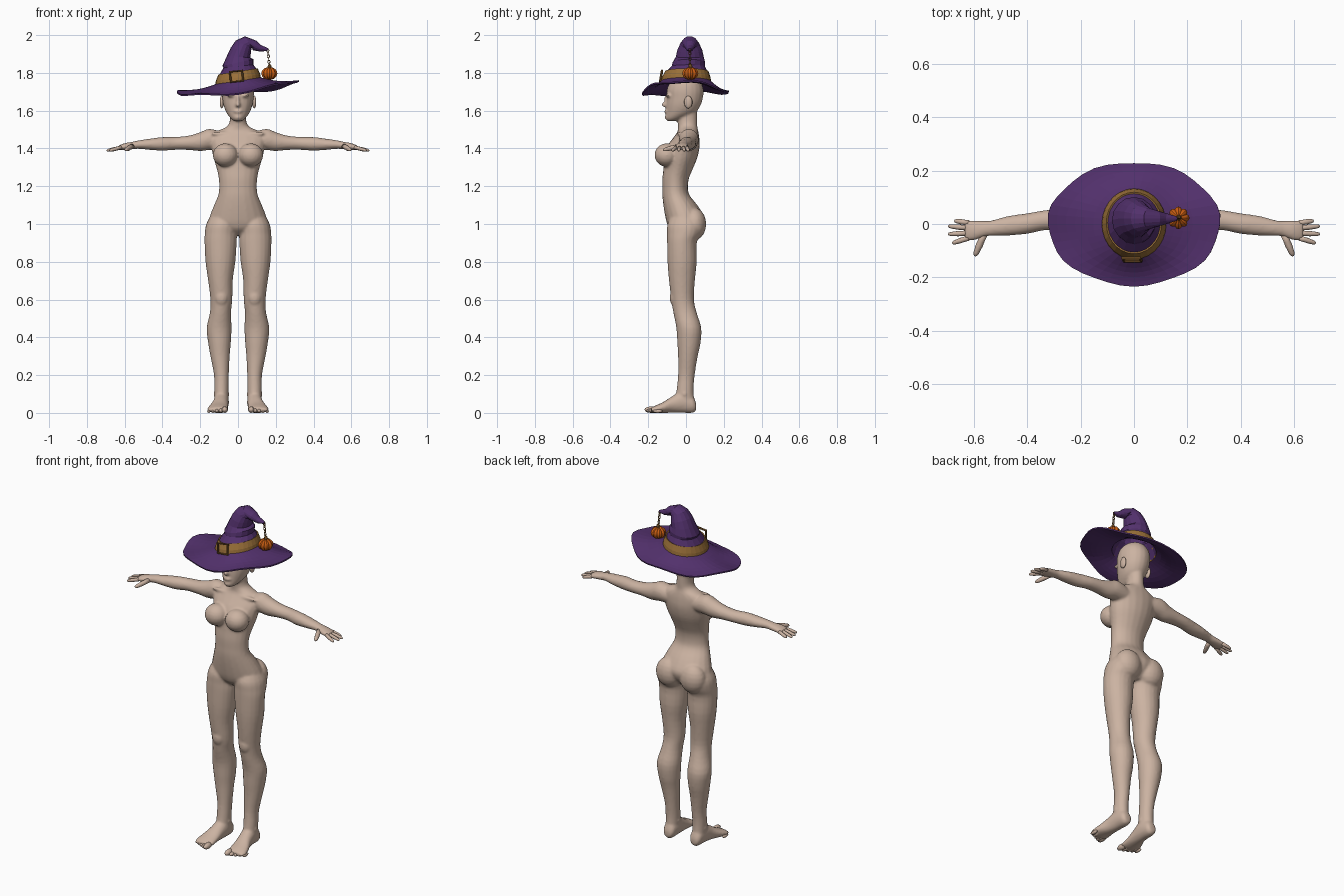
import bpy, bmesh
from math import sin, cos, pi, radians
from mathutils import Vector, Matrix

if "Cube" in bpy.data.objects:
    bpy.data.objects.remove(bpy.data.objects["Cube"], do_unlink=True)


def material(name, rgb):
    m = bpy.data.materials.new(name)
    m.use_nodes = True
    m.diffuse_color = (*rgb, 1)
    m.node_tree.nodes["Principled BSDF"].inputs["Base Color"].default_value = (*rgb, 1)
    return m


SKIN = material("skin", (0.6, 0.45, 0.36))
PURPLE = material("purple_felt", (0.085, 0.03, 0.15))
TAN = material("tan_leather", (0.32, 0.16, 0.04))
BROWN = material("dark_bronze", (0.17, 0.08, 0.02))
ORANGE = material("pumpkin_orange", (0.58, 0.11, 0.006))


def finish(name, bm, mat, smooth=False):
    bmesh.ops.recalc_face_normals(bm, faces=bm.faces)
    mesh = bpy.data.meshes.new(name)
    for f in bm.faces:
        f.smooth = smooth
    bm.to_mesh(mesh)
    bm.free()
    mesh.materials.append(mat)
    ob = bpy.data.objects.new(name, mesh)
    bpy.context.collection.objects.link(ob)
    return ob


def refine(rows, n=3):
    """Catmull-Rom interpolation of rows of numbers."""
    out = []
    for i in range(len(rows) - 1):
        a, b, c, d = (rows[max(0, min(k, len(rows) - 1))] for k in range(i - 1, i + 3))
        for s in range(n):
            t = s / n
            out.append([q + t / 2 * (r - p + t * (2 * p - 5 * q + 4 * r - e + t * (3 * (q - r) + e - p)))
                        for p, q, r, e in zip(a, b, c, d)])
    return out + [list(rows[-1])]


def skin_rings(bm, rings, sides=20, caps=True):
    """Bridge elliptical rings given as (centre, half axis u, half axis v)."""
    loops = []
    for c, u, v in rings:
        loops.append([bm.verts.new(c + u * cos(2 * pi * k / sides) + v * sin(2 * pi * k / sides))
                      for k in range(sides)])
    for a, b in zip(loops, loops[1:]):
        for k in range(sides):
            j = (k + 1) % sides
            bm.faces.new((a[k], a[j], b[j], b[k]))
    if caps:
        bm.faces.new(loops[0])
        bm.faces.new(loops[-1])


def limb(bm, axis, rows, side=1):
    """Rows hold (position on axis, offset, half size, low, high)."""
    rings = []
    for t, c, r, lo, hi in refine(rows):
        mid, half = (lo + hi) / 2, (hi - lo) / 2
        if axis == "z":
            ring = (c, mid, t), (r, 0, 0), (0, half, 0)
        elif axis == "x":
            ring = (t, mid, c), (0, half, 0), (0, 0, r)
        else:
            ring = (c, t, mid), (r, 0, 0), (0, 0, half)
        rings.append([Vector((p[0] * side, p[1], p[2])) for p in ring])
    skin_rings(bm, rings)


def blob(bm, centre, size, side=1, segs=20):
    m = Matrix.Translation((centre[0] * side, *centre[1:])) @ Matrix.Diagonal((*size, 1))
    return bmesh.ops.create_uvsphere(bm, u_segments=segs, v_segments=segs // 2, radius=1, matrix=m)["verts"]


def digit(bm, a, b, r):
    """Rounded, tapering finger between two points."""
    a, b = Vector(a), Vector(b)
    d = (b - a).normalized()
    u = d.cross(Vector((0, 0, 1))).normalized()
    v = d.cross(u)
    skin_rings(bm, [(a.lerp(b, t), u * r * s, v * r * s) for t, s in
                    ((0, 1), (0.35, 0.9), (0.5, 0.95), (0.85, 0.75), (0.97, 0.5), (1, 0.2))], 10)


TORSO = [(.94, 0, .05, -.05, .04), (.97, 0, .10, -.085, .07), (1.0, 0, .155, -.10, .09),
         (1.04, 0, .15, -.11, .095), (1.1, 0, .127, -.12, .06), (1.15, 0, .106, -.125, .02),
         (1.19, 0, .1, -.125, .01), (1.24, 0, .102, -.125, .015), (1.29, 0, .112, -.12, .035),
         (1.35, 0, .13, -.115, .06), (1.41, 0, .142, -.1, .072), (1.46, 0, .15, -.065, .07),
         (1.49, 0, .115, -.045, .065), (1.515, 0, .06, -.042, .06), (1.55, 0, .043, -.045, .06),
         (1.62, 0, .045, -.04, .06)]
HEAD = [(1.545, 0, .02, -.1, -.05), (1.56, 0, .04, -.108, -.01), (1.59, 0, .062, -.106, .05),
        (1.63, 0, .077, -.105, .078), (1.67, 0, .083, -.102, .09), (1.71, 0, .085, -.102, .093),
        (1.75, 0, .077, -.085, .08), (1.78, 0, .05, -.06, .055), (1.79, 0, .02, -.02, .02)]
LEG = [(1.06, .075, .06, -.07, .05), (1.0, .086, .082, -.098, .09), (.95, .091, .085, -.1, .08),
       (.9, .092, .085, -.1, .057), (.8, .093, .079, -.098, .057), (.7, .093, .065, -.09, .047),
       (.6, .088, .058, -.078, .042), (.53, .093, .056, -.067, .057), (.45, .1, .066, -.051, .081),
       (.37, .098, .06, -.046, .077), (.3, .095, .051, -.042, .062), (.2, .088, .039, -.042, .046),
       (.12, .088, .038, -.05, .04), (.05, .088, .036, -.06, .045), (.02, .088, .03, -.05, .04)]
FOOT = [(.054, .087, .02, .015, .05), (.035, .087, .034, 0, .09), (-.02, .088, .04, 0, .115),
        (-.07, .093, .042, 0, .09), (-.12, .103, .051, 0, .058), (-.16, .107, .056, 0, .04),
        (-.185, .107, .048, .006, .027)]
ARM = [(.08, 1.44, .045, -.03, .06), (.15, 1.448, .056, -.037, .067), (.2, 1.436, .05, -.032, .062),
       (.26, 1.43, .038, -.026, .057), (.33, 1.427, .034, -.023, .052), (.4, 1.424, .036, -.037, .04),
       (.47, 1.422, .029, -.043, .03), (.53, 1.42, .022, -.044, .014), (.56, 1.415, .02, -.048, .012),
       (.6, 1.41, .018, -.062, .014), (.633, 1.403, .012, -.062, .014)]

# Body: overlapping volumes fused into one soft surface
bm = bmesh.new()
limb(bm, "z", TORSO)
limb(bm, "z", HEAD)
blob(bm, (0, -.108, 1.632), (.013, .022, .014))
blob(bm, (0, -.104, 1.652), (.009, .014, .03))
blob(bm, (0, -.103, 1.595), (.024, .012, .011))
blob(bm, (0, -.095, 1.565), (.024, .018, .016))
for s in (1, -1):
    limb(bm, "z", LEG, s)
    limb(bm, "y", FOOT, s)
    limb(bm, "x", ARM, s)
    blob(bm, (.067, -.103, 1.365), (.067, .064, .062), s)
    blob(bm, (.078, .045, 1.0), (.078, .062, .085), s)
    blob(bm, (.088, -.062, .61), (.034, .024, .045), s)
    blob(bm, (.07, -.035, 1.478), (.075, .014, .011), s)
    blob(bm, (.036, -.094, 1.68), (.026, .014, .008), s)
    blob(bm, (.088, -.008, .1), (.044, .018, .02), s)
body = finish("body", bm, SKIN)
remesh = body.modifiers.new("fuse", "REMESH")
remesh.mode = "VOXEL"
remesh.voxel_size = 0.007
remesh.use_smooth_shade = True
soften = body.modifiers.new("soften", "SMOOTH")
soften.factor = 0.5
soften.iterations = 4

# Fingers, toes and ears, mirrored to the other side
bm = bmesh.new()
for y0, x1, y1 in ((.004, .672, .012), (-.015, .695, -.008), (-.034, .695, -.038), (-.052, .68, -.072)):
    digit(bm, (.618, y0, 1.406), (x1, y1, 1.389), .0105)
digit(bm, (.56, -.035, 1.412), (.595, -.12, 1.392), .014)
fingers = finish("fingers", bm, SKIN, True)
bm = bmesh.new()
for i in range(5):
    r = .017 if i == 0 else .0125 - .0008 * i
    blob(bm, (.07 + .021 * i, -.186 + .009 * i, r), (r, .034 - .002 * i, r), 1, 12)
toes = finish("toes", bm, SKIN, True)
bm = bmesh.new()
blob(bm, (.086, .012, 1.645), (.011, .022, .034), 1, 14)
ears = finish("ears", bm, SKIN, True)
for ob in (fingers, toes, ears):
    ob.modifiers.new("mirror", "MIRROR")


def tilted(rows):
    """Rows hold (x, y, z, half width, half depth, lean in degrees)."""
    return [(Vector(r[:3]), Vector((cos(radians(r[5])), 0, -sin(radians(r[5])))) * r[3],
             Vector((0, r[4], 0))) for r in rows]


# Hat crown with a crumpled, bent tip
CROWN = [(0, 0, 1.752, .118, .128, -9), (0, .004, 1.805, .1, .11, -9), (.002, .012, 1.835, .08, .088, -6),
         (0, .015, 1.855, .084, .086, -12), (.003, .02, 1.885, .062, .074, 4), (.015, .02, 1.92, .055, .066, 14),
         (.03, .02, 1.952, .046, .052, 25), (.056, .02, 1.963, .036, .04, 58), (.088, .02, 1.945, .027, .03, 112),
         (.122, .02, 1.93, .018, .02, 85), (.16, .02, 1.924, .006, .008, 95)]
bm = bmesh.new()
skin_rings(bm, tilted(CROWN), 16, caps=False)
bm.faces.new(bm.verts[-16:] if bm.verts.ensure_lookup_table() else list(bm.verts)[-16:])
finish("hat_crown", bm, PURPLE)

# Wide, wavy brim
bm = bmesh.new()
SIDES, STEPS = 40, 6
loops = []
for i in range(STEPS + 1):
    t = i / STEPS
    loop = []
    for k in range(SIDES):
        a = 2 * pi * k / SIDES
        edge = 1.71 + .03 * cos(a) + .016 * cos(2 * a) + .007 * sin(5 * a) - .008 * sin(2 * a)
        wave = 1 + .015 * sin(7 * a) * t
        z = (1.755 + .018 * cos(a)) * (1 - t) + edge * t - .012 * sin(pi * t)
        loop.append(bm.verts.new(((.117 + .205 * t) * cos(a) * wave, (.127 + .103 * t) * sin(a) * wave, z)))
    loops.append(loop)
for a, b in zip(loops, loops[1:]):
    for k in range(SIDES):
        j = (k + 1) % SIDES
        bm.faces.new((a[k], a[j], b[j], b[k]))
brim = finish("hat_brim", bm, PURPLE)
thick = brim.modifiers.new("thickness", "SOLIDIFY")
thick.thickness = 0.008
thick.offset = 0

# Hat band and square buckle
bm = bmesh.new()
skin_rings(bm, tilted([(0, 0, 1.752, .123, .133, -9), (0, .001, 1.775, .119, .129, -9),
                       (0, .004, 1.808, .105, .115, -9)]), 28, caps=False)
finish("hat_band", bm, TAN).modifiers.new("thickness", "SOLIDIFY").thickness = 0.006


def ring(name, loc, rot, major, minor, segs, mat, scale=(1, 1, 1)):
    bpy.ops.mesh.primitive_torus_add(location=loc, rotation=rot, major_radius=major, minor_radius=minor,
                                     major_segments=segs, minor_segments=6)
    ob = bpy.context.object
    ob.name, ob.scale = name, scale
    ob.data.materials.append(mat)
    return ob


buckle = ring("buckle", (-.008, -.132, 1.782), (radians(80), radians(-6), 0), .046, .007, 4, BROWN, (1, .85, 1))
buckle.data.transform(Matrix.Rotation(pi / 4, 4, "Z"))

# Pumpkin charm hanging on a chain from the tip
for i in range(6):
    ring("chain_link_%d" % (i + 1), (.158 + .0015 * i, .021, 1.918 - .015 * i),
         (pi / 2, 0, pi / 2 * (i % 2)), .008, .0025, 8, BROWN, (.8, 1.1, 1))
bm = bmesh.new()
for v in blob(bm, (0, 0, 0), (.042, .042, .034), 1, 32):
    lobe = abs(cos(4 * (Vector((v.co.x, v.co.y, 0)).angle(Vector((1, 0, 0)), 0))))
    v.co.x *= .84 + .16 * lobe
    v.co.y *= .84 + .16 * lobe
    v.co.z *= .9 + .1 * lobe
finish("pumpkin", bm, ORANGE).location = (.166, .023, 1.797)
bm = bmesh.new()
digit(bm, (.166, .023, 1.822), (.168, .023, 1.846), .011)
finish("pumpkin_stem", bm, BROWN)
